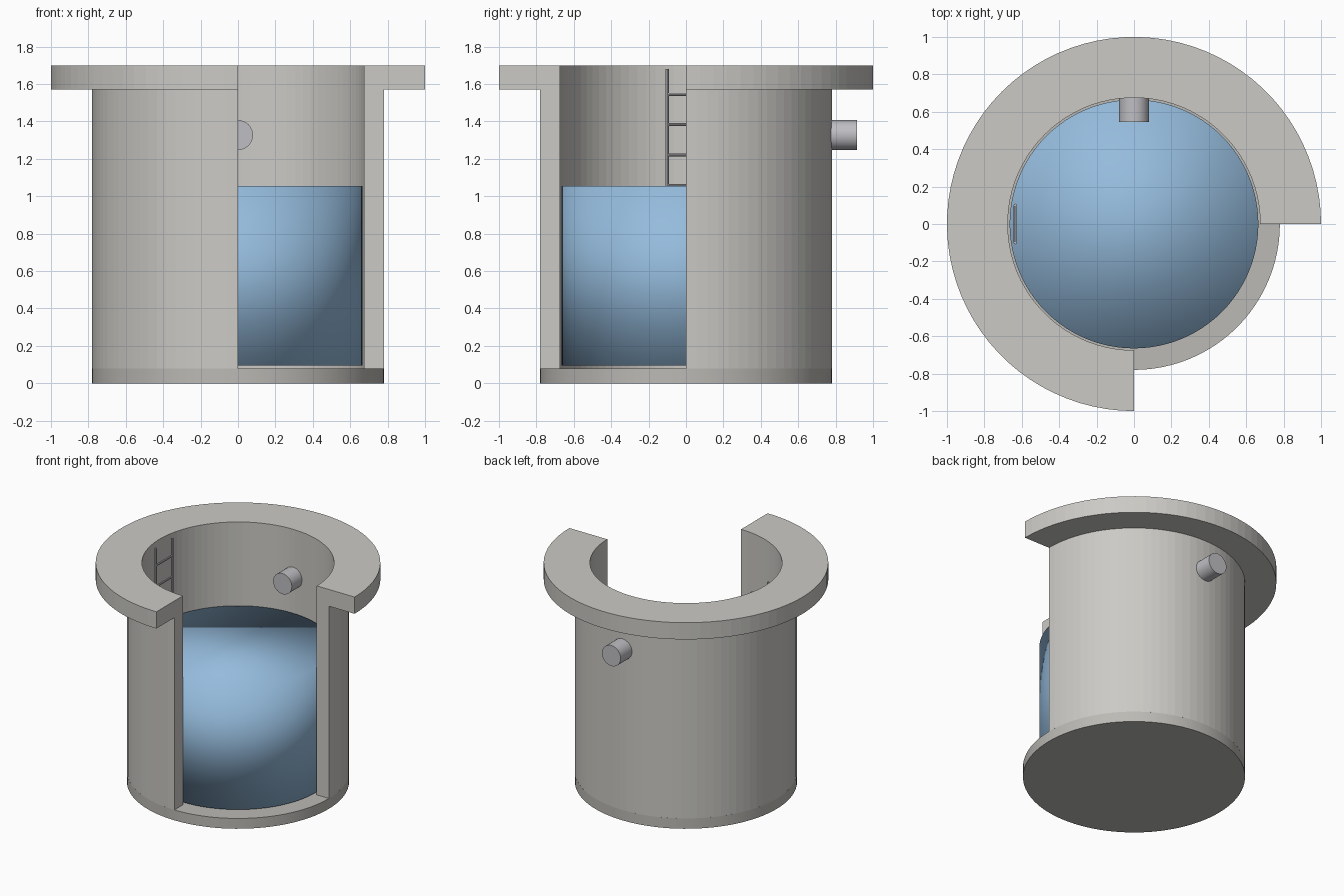
import bpy, bmesh, math
from mathutils import Vector

if "Cube" in bpy.data.objects:
    bpy.data.objects.remove(bpy.data.objects["Cube"])


def material(name, rgb):
    m = bpy.data.materials.new(name)
    m.diffuse_color = (*rgb, 1)
    m.use_nodes = True
    m.node_tree.nodes["Principled BSDF"].inputs["Base Color"].default_value = m.diffuse_color
    return m


CONCRETE = material("concrete", (0.60, 0.59, 0.56))
SLAB = material("slab_concrete", (0.50, 0.49, 0.46))
WATER = material("water_blue", (0.30, 0.50, 0.72))
METAL = material("metal", (0.52, 0.52, 0.55))


def finish(bm, name, mat, smooth=False):
    bmesh.ops.recalc_face_normals(bm, faces=bm.faces)
    for f in bm.faces:
        f.smooth = smooth
    me = bpy.data.meshes.new(name)
    bm.to_mesh(me)
    bm.free()
    me.materials.append(mat)
    ob = bpy.data.objects.new(name, me)
    bpy.context.collection.objects.link(ob)
    return ob


def add_rod(bm, a, b, r, segs):
    """Capped cylinder from point a to point b."""
    a, b = Vector(a), Vector(b)
    mat = (b - a).to_track_quat('Z', 'Y').to_matrix().to_4x4()
    mat.translation = (a + b) / 2
    bmesh.ops.create_cone(bm, cap_ends=True, segments=segs, radius1=r,
                          radius2=r, depth=(b - a).length, matrix=mat)


def rod(name, mat, a, b, r, segs, smooth=False):
    bm = bmesh.new()
    add_rod(bm, a, b, r, segs)
    return finish(bm, name, mat, smooth)


def smooth_by_angle(ob):
    bpy.ops.object.select_all(action='DESELECT')
    ob.select_set(True)
    bpy.context.view_layer.objects.active = ob
    bpy.ops.object.shade_smooth_by_angle(angle=math.radians(30))


# Round floor slab
slab = rod("floor_slab", SLAB, (0, 0, 0), (0, 0, 0.08), 0.78, 96)
smooth_by_angle(slab)

# Wall with wide collar: L profile swept through 270 degrees, front right quarter open
profile = [(0.675, 0.08), (0.78, 0.08), (0.78, 1.57), (1.0, 1.57), (1.0, 1.70), (0.675, 1.70)]
bm = bmesh.new()
start = bm.faces.new([bm.verts.new((r, 0, z)) for r, z in profile])
start_copy = bmesh.ops.duplicate(bm, geom=[start])["geom"]
sweep = bmesh.ops.spin(bm, geom=[g for g in start_copy if isinstance(g, bmesh.types.BMFace)],
                       cent=(0, 0, 0), axis=(0, 0, 1), angle=math.radians(270),
                       steps=64, use_duplicate=False)
bmesh.ops.remove_doubles(bm, verts=bm.verts, dist=1e-5)
finish(bm, "wall_and_collar", CONCRETE)

# Water body, softly shaded over its rim
rod("water", WATER, (0, 0, 0.095), (0, 0, 1.055), 0.665, 96, smooth=True)

# Inlet pipe through the back wall
pipe = rod("inlet_pipe", METAL, (0, 0.545, 1.327), (0, 0.915, 1.327), 0.08, 32)
smooth_by_angle(pipe)

# Ladder on the left inner wall
bm = bmesh.new()
for y in (-0.1, 0.1):
    add_rod(bm, (-0.635, y, 0.12), (-0.635, y, 1.68), 0.009, 8)
for i in range(9):
    z = 1.545 - i * 0.1625
    add_rod(bm, (-0.635, -0.1, z), (-0.635, 0.1, z), 0.008, 8)
finish(bm, "ladder", METAL)
